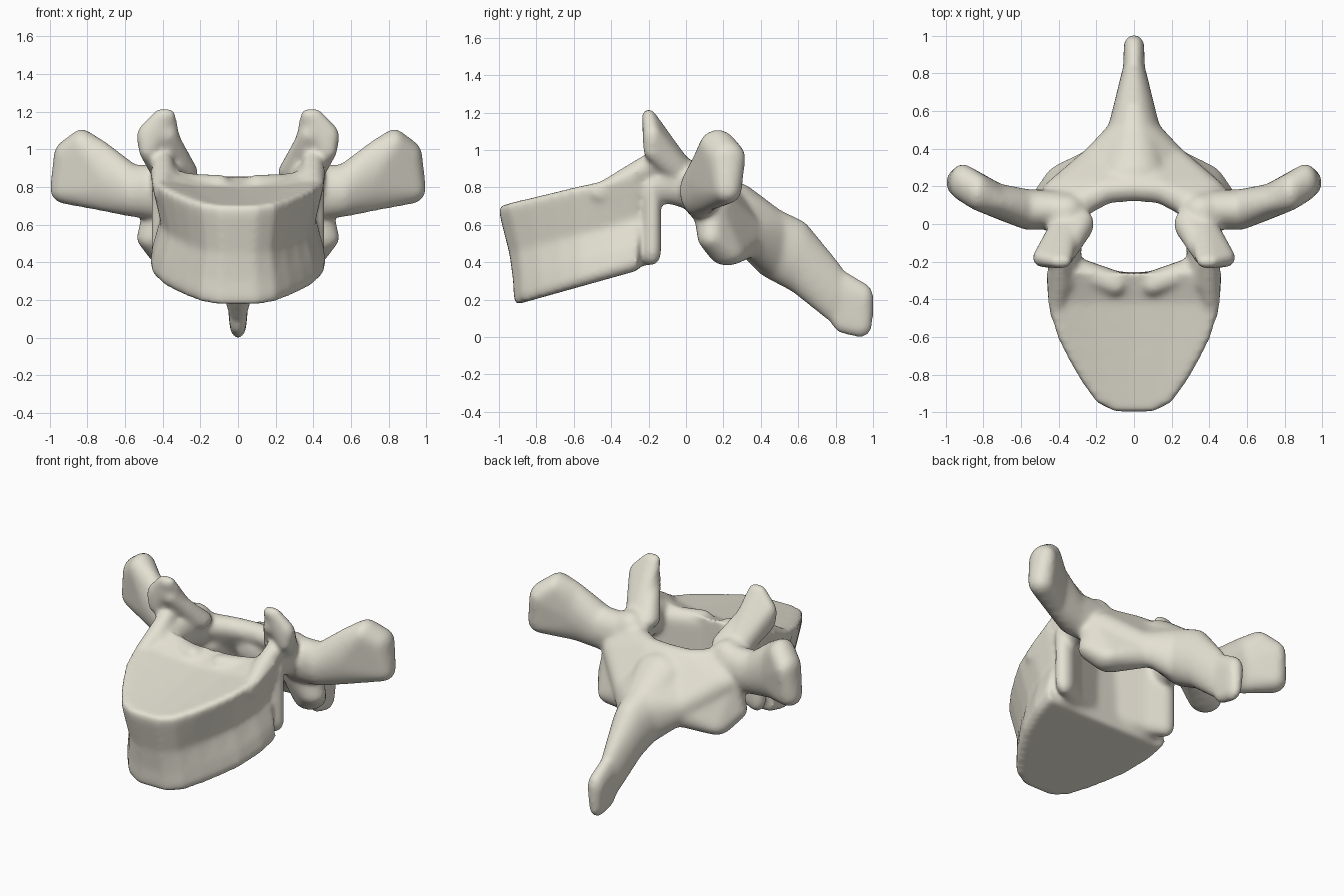
import bpy, bmesh
from mathutils import Matrix, Vector

cube = bpy.data.objects.get("Cube")
if cube:
    bpy.data.objects.remove(cube)

bm = bmesh.new()


def add_part(part):
    """Append a closed part to the bone mesh."""
    bmesh.ops.recalc_face_normals(part, faces=part.faces)
    mesh = bpy.data.meshes.new("part")
    part.to_mesh(mesh)
    part.free()
    bm.from_mesh(mesh)
    bpy.data.meshes.remove(mesh)


def hull(lumps, sides=(1, -1)):
    """Convex skin around ellipsoid lumps (centre, radii), mirrored to each side."""
    for side in sides:
        part = bmesh.new()
        for x, y, z, rx, ry, rz in lumps:
            place = Matrix.Translation((x * side, y, z)) @ Matrix.Diagonal((rx, ry, rz, 1))
            bmesh.ops.create_icosphere(part, subdivisions=3, radius=1, matrix=place)
        bmesh.ops.delete(part, geom=part.faces[:] + part.edges[:], context="EDGES_FACES")
        out = bmesh.ops.convex_hull(part, input=part.verts)
        spare = [g for g in out["geom_interior"] if isinstance(g, bmesh.types.BMVert)]
        bmesh.ops.delete(part, geom=spare, context="VERTS")
        add_part(part)


def chain(lumps, sides=(1, -1)):
    """Limb made of hulls between neighbouring lumps."""
    for pair in zip(lumps, lumps[1:]):
        hull(pair, sides)


def body():
    """Wedge-shaped body: stacked outline rings, pinched to a midline at both ends."""
    half = [(0, -1), (.1, -1), (.2, -.95), (.28, -.84), (.35, -.72), (.41, -.6),
            (.46, -.42), (.47, -.26), (.2, -.26), (0, -.26)]
    outline = half + [(-x, y) for x, y in half[-2:0:-1]]
    rings = [(0, 0, .89), (0, .5, .89), (0, .94, .89), (.08, 1, .9), (.25, .97, .905),
             (.52, .88, .93), (.85, .97, .985), (.96, 1, 1), (1, .95, .99), (1, .5, .99), (1, 0, .99)]
    part = bmesh.new()
    rows = []
    for t, sx, sy in rings:
        row = []
        for x, y in outline:
            px, py = x * sx, -.2 + (y + .2) * sy
            low = .17 + .28 * (py + .92)
            high = .7 + .16 * (py + 1) + .25 * px * px + .25 * max(0, py + .42)
            row.append(part.verts.new(Vector((px, py, low + (high - low) * t))))
        rows.append(row)
    n = len(outline)
    for a, b in zip(rows, rows[1:]):
        for i in range(n):
            j = (i + 1) % n
            part.faces.new((a[i], a[j], b[j], b[i]))
    bmesh.ops.remove_doubles(part, verts=part.verts, dist=.0001)
    add_part(part)


body()

# Rear wall of the body, hollowed round the front of the canal
wall = [(.4, -.18, .06, .05), (.27, -.26, .06, .07), (.1, -.32, .07, .07)]
for (xa, ya, ra, sa), (xb, yb, rb, sb) in zip(wall, wall[1:]):
    hull([(x, y, z, r, s, .08) for x, y, r, s in ((xa, ya, ra, sa), (xb, yb, rb, sb))
          for z in (.46, .79)])

# Pedicles, ramping up from the body's upper edge
hull([(.41, -.46, .77, .04, .06, .05), (.39, -.3, .84, .06, .06, .08), (.4, -.19, .92, .06, .05, .07)])
chain([(.37, -.3, .8, .07, .08, .1), (.36, -.08, .83, .09, .08, .12), (.36, .08, .8, .12, .09, .14)])

# Upper articular blades
hull([(.36, -.02, .86, .09, .08, .08), (.49, -.18, 1.07, .05, .05, .07), (.48, -.18, 1.0, .05, .05, .06),
      (.37, -.2, 1.185, .04, .035, .035), (.41, -.2, 1.185, .04, .035, .035)])
hull([(.36, -.02, .86, .09, .08, .08), (.38, -.18, 1.08, .06, .05, .05), (.27, 0, .88, .06, .08, .05)])

# Transverse processes
chain([(.38, .08, .77, .1, .1, .15), (.56, .075, .78, .08, .11, .14), (.72, .12, .86, .06, .095, .19)])
hull([(.72, .12, .86, .06, .095, .19), (.83, .17, 1.02, .07, .1, .09),
      (.91, .22, .96, .07, .1, .09), (.92, .22, .79, .08, .08, .08)])

# Laminae, closing the canal behind
hull([(0, .19, .79, .06, .07, .07), (.14, .18, .79, .06, .07, .07),
      (.2, .34, .55, .08, .08, .1), (0, .38, .53, .1, .12, .12)])
hull([(.14, .18, .79, .06, .07, .07), (.32, .1, .8, .09, .08, .08), (.36, .16, .7, .13, .1, .1),
      (.27, .27, .56, .08, .08, .1), (.2, .34, .55, .08, .08, .1)])

# Lower articular processes, blending into the laminae
hull([(.36, .14, .67, .15, .1, .08), (.45, .14, .53, .09, .08, .07), (.38, .22, .45, .1, .1, .07),
      (.2, .33, .52, .08, .08, .1)])

# Spinous process, flaring towards its root
hull([(.2, .34, .55, .08, .08, .1), (.06, .46, .5, .1, .1, .17), (0, .26, .68, .14, .14, .15)])
chain([(0, .26, .68, .18, .14, .15), (0, .46, .5, .15, .13, .19), (0, .6, .43, .115, .1, .2),
       (0, .78, .25, .07, .08, .17)], sides=(1,))
hull([(0, .78, .25, .06, .08, .14), (0, .95, .2, .055, .055, .09),
      (0, .93, .065, .045, .07, .07), (0, .84, .085, .045, .06, .07)], sides=(1,))

# Fuse everything into one smooth bone
mesh = bpy.data.meshes.new("vertebra")
bm.to_mesh(mesh)
bm.free()
bone = bpy.data.objects.new("vertebra", mesh)
bpy.context.collection.objects.link(bone)
fuse = bone.modifiers.new("fuse", "REMESH")
fuse.mode = "VOXEL"
fuse.voxel_size = .013
fuse.use_smooth_shade = True
soft = bone.modifiers.new("soften", "SMOOTH")
soft.factor = .5
soft.iterations = 22

bpy.ops.object.select_all(action="DESELECT")
bone.select_set(True)
bpy.context.view_layer.objects.active = bone
for name in ("fuse", "soften"):
    bpy.ops.object.modifier_apply(modifier=name)
bpy.ops.object.shade_smooth()

# Bone colour
paint = bpy.data.materials.new("bone")
paint.use_nodes = True
colour = (.78, .75, .65, 1)
paint.diffuse_color = colour
paint.node_tree.nodes["Principled BSDF"].inputs["Base Color"].default_value = colour
bone.data.materials.append(paint)
